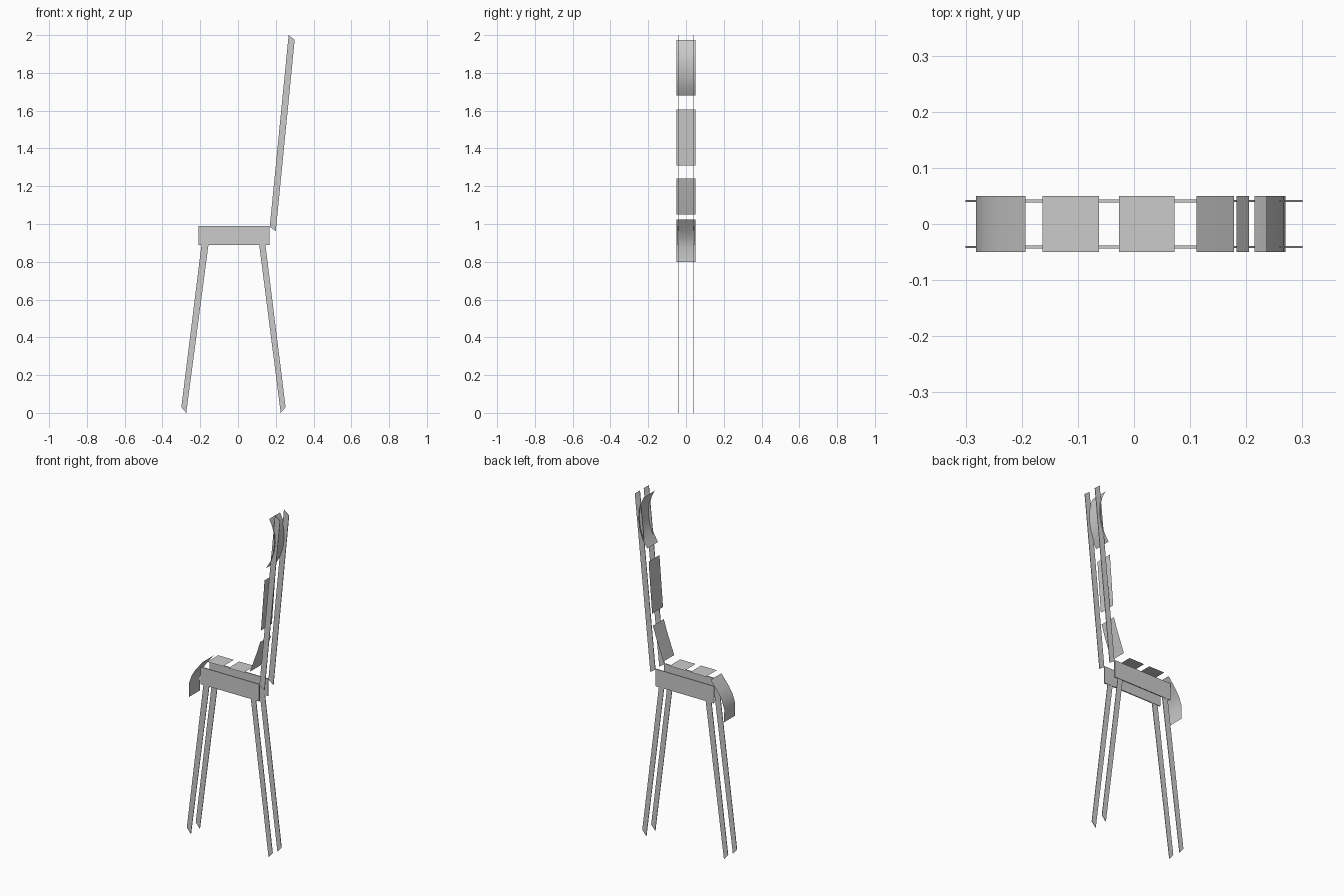
import bpy

if "Cube" in bpy.data.objects:
    bpy.data.objects.remove(bpy.data.objects["Cube"])


def make_object(name, verts, faces, smooth=False):
    mesh = bpy.data.meshes.new(name)
    mesh.from_pydata(verts, [], faces)
    mesh.update()
    if smooth:
        mesh.polygons.foreach_set("use_smooth", [True] * len(mesh.polygons))
    obj = bpy.data.objects.new(name, mesh)
    bpy.context.collection.objects.link(obj)
    return obj


def plate(name, outline, y, thick):
    """Side outline (x, z) given a small thickness along y."""
    n = len(outline)
    verts = [(x, y - thick / 2, z) for x, z in outline]
    verts += [(x, y + thick / 2, z) for x, z in outline]
    faces = [tuple(range(n)), tuple(reversed(range(n, 2 * n)))]
    faces += [(i, i + n, (i + 1) % n + n, (i + 1) % n) for i in range(n)]
    return make_object(name, verts, faces)


def slat(name, profile, half=0.05):
    """Thin sheet swept across y along an (x, z) profile."""
    n = len(profile)
    verts = [(x, -half, z) for x, z in profile] + [(x, half, z) for x, z in profile]
    faces = [(i, i + 1, i + 1 + n, i + n) for i in range(n - 1)]
    return make_object(name, verts, faces, smooth=True)


# Legs, seat rails and back posts, mirrored on both sides (counter-clockwise from the front)
sides = {
    "front_leg": ([(-0.30, 0.03), (-0.274, 0.0), (-0.155, 0.90), (-0.192, 0.90)], 0.003),
    "rear_leg": ([(0.226, 0.0), (0.252, 0.03), (0.144, 0.90), (0.111, 0.90)], 0.003),
    "seat_rail": ([(-0.21, 0.89), (0.167, 0.89), (0.167, 0.99), (-0.21, 0.99)], 0.006),
    "back_post": ([(0.168, 0.985), (0.20, 0.963), (0.30, 1.975), (0.268, 2.0)], 0.003),
}
for part, (outline, thick) in sides.items():
    for side, y in (("right", -0.041), ("left", 0.041)):
        plate(f"{part}_{side}", outline, y, thick)

# Seat slats
slat("front_edge_slat", [(-0.279, 0.80), (-0.282, 0.875), (-0.265, 0.925),
                         (-0.24, 0.966), (-0.193, 1.025)])
slat("seat_slat_front", [(-0.163, 1.035), (-0.062, 1.035)])
slat("seat_slat_rear", [(-0.027, 1.035), (0.072, 1.035)])

# Back slats, listed from top to bottom
slat("lumbar_slat", [(0.178, 1.241), (0.158, 1.178), (0.111, 1.05)])
slat("middle_back_slat", [(0.205, 1.607), (0.204, 1.583), (0.183, 1.31)])
slat("headrest_slat", [(0.236, 1.973), (0.255, 1.935), (0.267, 1.89), (0.27, 1.84),
                       (0.262, 1.78), (0.243, 1.725), (0.215, 1.68)])
